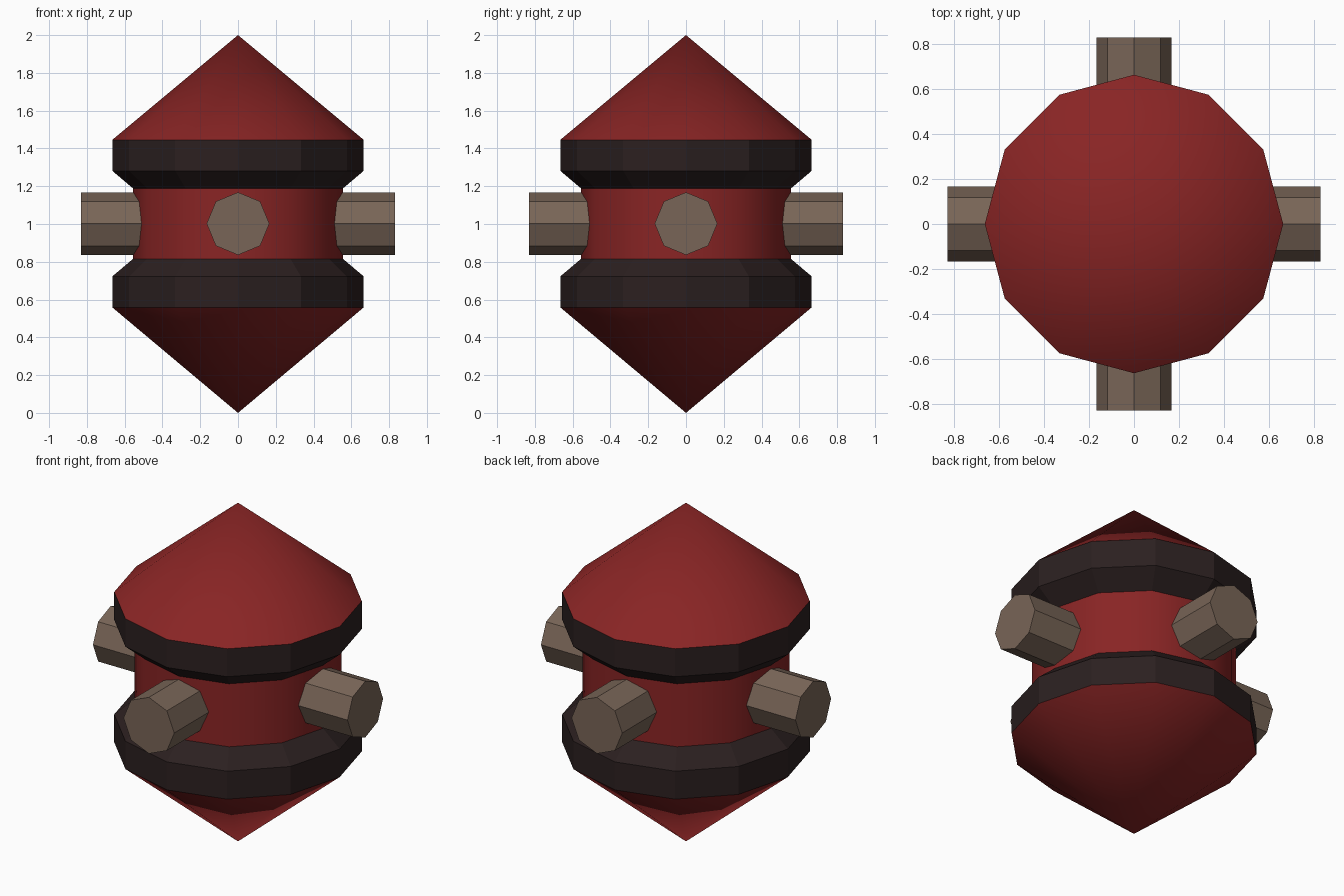
import bpy, bmesh
from math import cos, sin, pi

if "Cube" in bpy.data.objects:
    bpy.data.objects.remove(bpy.data.objects["Cube"])

def material(name, rgb):
    m = bpy.data.materials.new(name)
    m.diffuse_color = (*rgb, 1)
    m.use_nodes = True
    m.node_tree.nodes["Principled BSDF"].inputs["Base Color"].default_value = m.diffuse_color
    return m

RED = material("red", (0.25, 0.018, 0.018))
DARK = material("dark", (0.024, 0.014, 0.014))
BROWN = material("brown", (0.19, 0.13, 0.095))

def finish(name, bm, mat, smooth):
    bmesh.ops.recalc_face_normals(bm, faces=bm.faces)
    for f in bm.faces:
        f.smooth = smooth
    me = bpy.data.meshes.new(name)
    bm.to_mesh(me)
    bm.free()
    me.materials.append(mat)
    ob = bpy.data.objects.new(name, me)
    bpy.context.collection.objects.link(ob)
    return ob

def lathe(name, profile, mat, smooth=False, n=12):
    """Open surface of revolution; radius 0 gives a tip."""
    bm = bmesh.new()
    rings = []
    for r, z in profile:
        if r == 0:
            rings.append([bm.verts.new((0, 0, z))] * n)
        else:
            rings.append([bm.verts.new((r * cos(2 * pi * i / n), r * sin(2 * pi * i / n), z))
                          for i in range(n)])
    for a, b in zip(rings, rings[1:]):
        for i in range(n):
            j = (i + 1) % n
            bm.faces.new(list(dict.fromkeys((a[i], a[j], b[j], b[i]))))
    finish(name, bm, mat, smooth)
    # face direction: outward from the central axis
    me = bpy.data.meshes[name]
    f = me.polygons[0]
    if f.normal.x * f.center.x + f.normal.y * f.center.y < 0:
        me.flip_normals()

# central barrel
lathe("barrel", [(0.555, 0.815), (0.555, 1.188)], RED, True)

# mirrored collars and pointed caps
for label, s in (("upper", 1), ("lower", -1)):
    def at(d):
        return 1.002 + s * d
    lathe(label + "_collar", [(0.555, at(0.186)), (0.665, at(0.279)), (0.665, at(0.444))], DARK)
    lathe(label + "_cone", [(0.665, at(0.444)), (0, 1 + s)], RED, True)

# four octagonal pegs around the barrel
for k, label in enumerate(("right", "back", "left", "front")):
    bm = bmesh.new()
    bmesh.ops.create_cone(bm, cap_ends=True, segments=8, radius1=0.166, radius2=0.166, depth=0.433)
    peg = finish(label + "_peg", bm, BROWN, False)
    a = k * pi / 2
    peg.rotation_euler = (0, pi / 2, a)
    peg.location = (0.615 * cos(a), 0.615 * sin(a), 1.002)
